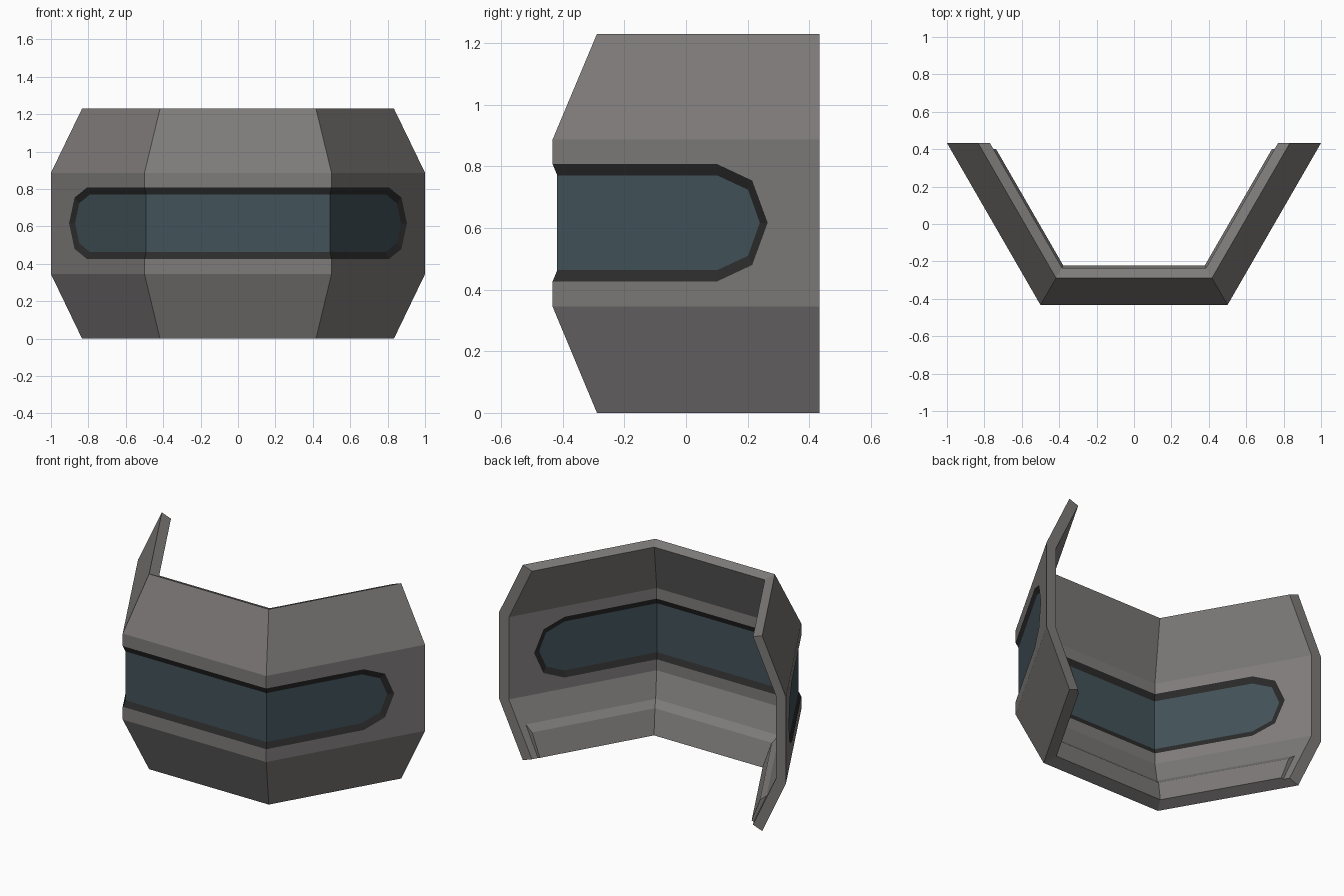
import bpy, bmesh
from mathutils import Vector

if "Cube" in bpy.data.objects:
    bpy.data.objects.remove(bpy.data.objects["Cube"])

AP = 0.866            # outer distance of each wall from the hexagon centre
AI = 0.806            # inner distance
CY = 0.433            # y of the hexagon centre
ZM = 0.617            # mid height


def P(s, a, z, square=False):
    """s: -0.5 = middle, 0 = corner, 1 = end of wing; a: distance from centre."""
    if s <= 0:
        x, y = 0.5 + s, -AP
    else:
        x, y = 0.5 + 0.5 * s, -AP + AP * s
    if square and s > 0.05:
        t = AP - a
        return Vector((x - 0.866 * t, y + 0.5 * t + CY, z))
    k = a / AP
    return Vector((x * k, y * k + CY, z))


def build(name, faces, color):
    """Make an object from half-model faces, mirrored across x = 0."""
    bm = bmesh.new()
    for f in faces:
        bm.faces.new([bm.verts.new(p) for p in f])
        bm.faces.new([bm.verts.new((-p.x, p.y, p.z)) for p in reversed(f)])
    bmesh.ops.remove_doubles(bm, verts=bm.verts, dist=0.0005)
    bmesh.ops.recalc_face_normals(bm, faces=bm.faces)
    me = bpy.data.meshes.new(name)
    bm.to_mesh(me)
    bm.free()
    mat = bpy.data.materials.new(name + "_colour")
    mat.diffuse_color = (*color, 1)
    mat.use_nodes = True
    mat.node_tree.nodes["Principled BSDF"].inputs["Base Color"].default_value = mat.diffuse_color
    me.materials.append(mat)
    ob = bpy.data.objects.new(name, me)
    bpy.context.collection.objects.link(ob)


def strip(pa, pb):
    """Quads joining two point rows."""
    return [[pa[i], pa[i + 1], pb[i + 1], pb[i]] for i in range(len(pa) - 1)]


def row(a, z, end=1):
    return [P(s, a, z) for s in (-0.5, 0, end)]


def contour(a, shape):
    """Half window outline from the top middle round the tip to the bottom."""
    top = [(-0.5, shape[0][1]), (0, shape[0][1])] + shape
    bottom = [(s, 2 * ZM - z) for s, z in reversed(top[:-1])]
    return [P(s, a, z, True) for s, z in top + bottom]


hole = [(0.615, 0.808), (0.748, 0.754), (0.806, ZM)]
pane = [(0.608, 0.771), (0.724, 0.724), (0.768, ZM)]

# Wall shell: four-row profile outside and inside, with the window hole
profiles = [
    [(0.722, 0.0), (AP, 0.345), (AP, 0.887), (0.722, 1.23)],
    [(0.667, 0.023), (AI, 0.357), (AI, 0.875), (0.667, 1.207)],
]
wall, ends = [], []
for prof, a in zip(profiles, (AP, AI)):
    r = [row(*p) for p in prof]
    c = contour(a, hole)
    tip, n = len(c) // 2, len(c)
    mid = P(1, a, ZM)
    wall += strip(r[0], r[1]) + strip(r[2], r[3])
    wall += [[c[0], c[1], r[2][1], r[2][0]],
             [c[n - 1], c[n - 2], r[1][1], r[1][0]],
             [r[2][1], r[2][2], mid] + [c[i] for i in range(tip, 0, -1)],
             [r[1][1], r[1][2], mid] + [c[i] for i in range(tip, n - 1)]]
    ends.append((r, [r[0][2], r[1][2], mid, r[2][2], r[3][2]]))
(ro, eo), (ri, ei) = ends
wall += strip(ro[0], ri[0]) + strip(ro[3], ri[3]) + strip(eo, ei)
wall += strip(contour(AP, hole), contour(AI, hole))
build("wall", wall, (0.21, 0.2, 0.195))

# Dark bevelled window frame
GO, GI = AP - 0.015, AI + 0.015
rings = [contour(AP, hole), contour(GO, pane), contour(GI, pane), contour(AI, hole)]
frame = []
for i in range(4):
    frame += strip(rings[i], rings[(i + 1) % 4])
build("window_frame", frame, (0.025, 0.025, 0.025))

# Glass slab
glass = strip(contour(GO, pane), contour(GI, pane))
for a in (GO, GI):
    c = contour(a, pane)
    glass += [[c[0], c[1], c[-2], c[-1]], c[1:-1]]
build("window_glass", glass, (0.055, 0.085, 0.1))

# Raised inner step along the foot of the wall
step = [(0.745, 0.21), (0.705, 0.172), (0.655, 0.028), (0.667, 0.023)]
rows = [row(a, z, 0.95) for a, z in step]
panel = [[r[2] for r in rows]]
for i in range(4):
    panel += strip(rows[i], rows[(i + 1) % 4])
build("foot_step", panel, (0.21, 0.2, 0.195))
